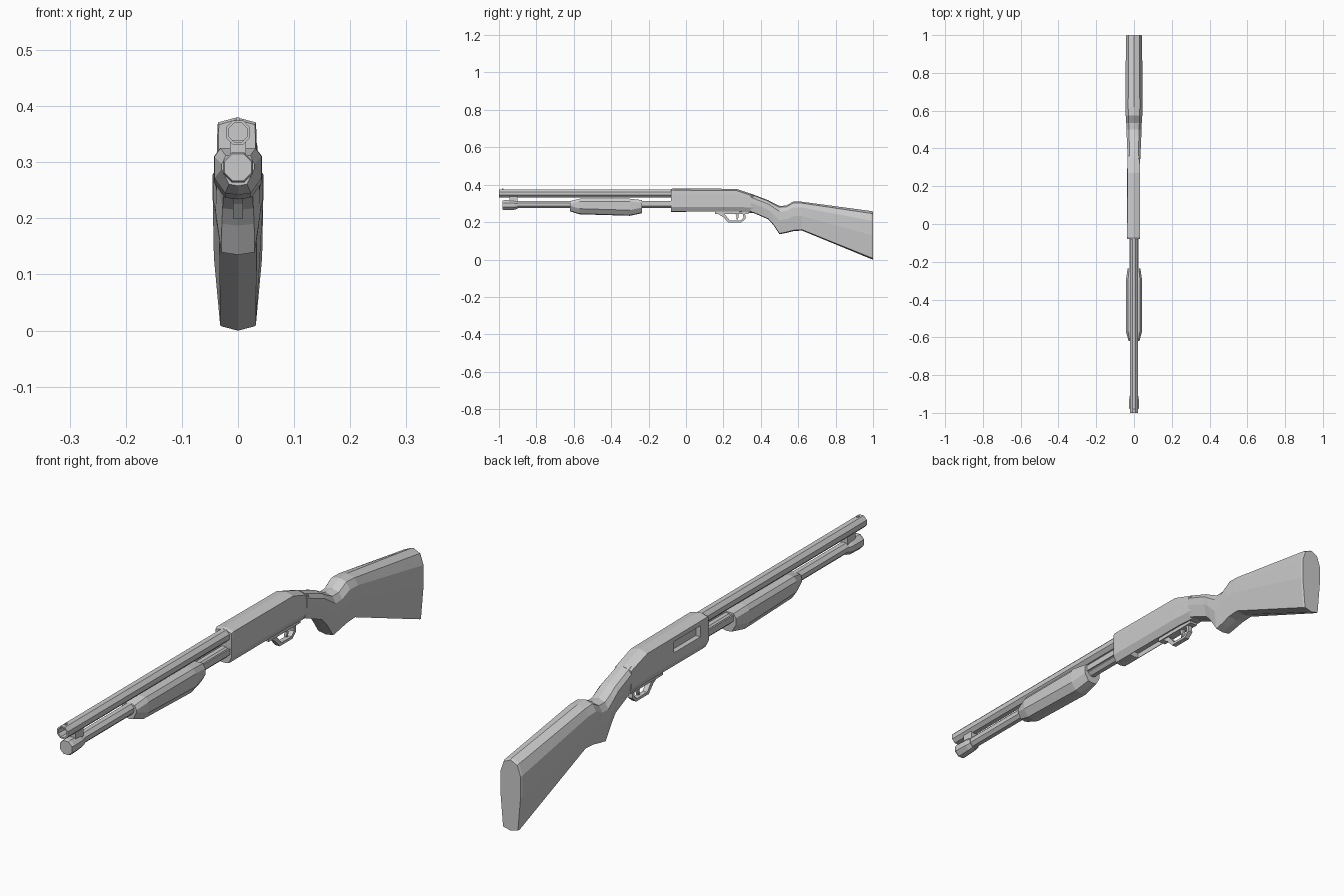
import bpy, bmesh
from math import cos, sin, pi

if "Cube" in bpy.data.objects:
    bpy.data.objects.remove(bpy.data.objects["Cube"])


def loft(name, rings):
    """Skin a list of equal-length rings and cap both ends."""
    bm = bmesh.new()
    loops = [[bm.verts.new(p) for p in r] for r in rings]
    n = len(rings[0])
    for a, b in zip(loops, loops[1:]):
        for i in range(n):
            j = (i + 1) % n
            bm.faces.new((a[i], a[j], b[j], b[i]))
    bm.faces.new(loops[0])
    bm.faces.new(loops[-1][::-1])
    bmesh.ops.recalc_face_normals(bm, faces=bm.faces)
    me = bpy.data.meshes.new(name)
    bm.to_mesh(me)
    bm.free()
    ob = bpy.data.objects.new(name, me)
    bpy.context.collection.objects.link(ob)
    return ob


def tube(name, z, stations, x=0.0, n=8):
    """Faceted tube along y from (y, radius) stations."""
    ang = [2 * pi * (i + 0.5) / n for i in range(n)]
    return loft(name, [[(x + r * cos(a), y, z + r * sin(a)) for a in ang]
                       for y, r in stations])


def mirrored(y, half, x=0.0):
    """Closed ring from a right-hand half section running top to bottom."""
    left = [(-px, pz) for px, pz in half[::-1] if px > 0]
    return [(x + px, y, pz) for px, pz in half + left]


def box(name, x0, x1, y0, y1, z0, z1):
    return loft(name, [[(x0, y, z0), (x1, y, z0), (x1, y, z1), (x0, y, z1)]
                       for y in (y0, y1)])


def strap(name, pairs, w):
    """Flat strip from (outer y, outer z, inner y, inner z) stations."""
    return loft(name, [[(-w, a, b), (w, a, b), (w, c, d), (-w, c, d)]
                       for a, b, c, d in pairs])


def cut(ob, cutter):
    m = ob.modifiers.new("cut", 'BOOLEAN')
    m.operation, m.solver, m.object = 'DIFFERENCE', 'EXACT', cutter
    cutter.hide_render = True


# Receiver with ejection port and loading recess
def receiver_ring(y, zt, zb, w, y_low=None):
    ring = mirrored(y, [(0, zt), (w * 0.97, zt - 0.009), (w, zt - 0.03),
                        (w, zb + 0.025), (w * 0.6, zb), (0, zb - 0.003)], -0.002)
    return ring


receiver = loft("receiver", [receiver_ring(*s) for s in (
    (-0.08, 0.376, 0.257, 0.033), (-0.07, 0.38, 0.257, 0.035),
    (0.27, 0.378, 0.257, 0.034), (0.36, 0.348, 0.252, 0.033))])
cut(receiver, box("port_cutter", -0.06, -0.018, -0.03, 0.12, 0.315, 0.355))
cut(receiver, box("loading_cutter", -0.02, 0.018, 0.0, 0.155, 0.23, 0.275))


# Stock, from wrist through grip to butt
def stock_ring(y, zt, zb, w):
    h = zt - zb
    return mirrored(y, [(0, zt), (w * 0.68, zt - 0.05 * h), (w, zt - 0.2 * h),
                        (w, zt - 0.5 * h), (w * 0.74, zb + 0.03 * h), (0, zb)])


loft("stock", [stock_ring(*s) for s in (
    (0.345, 0.353, 0.256, 0.034), (0.44, 0.317, 0.215, 0.037),
    (0.465, 0.303, 0.187, 0.039), (0.5, 0.287, 0.135, 0.040),
    (0.535, 0.288, 0.142, 0.041), (0.575, 0.311, 0.152, 0.044),
    (0.62, 0.309, 0.155, 0.045), (0.992, 0.259, 0.002, 0.043),
    (1.0, 0.255, 0.0, 0.040))])

# Barrel with open bore, bead sight
tube("barrel", 0.353, [(-0.85, 0.018), (-1.0, 0.018), (-1.0, 0.0235), (-0.07, 0.0235)])
tube("bead_sight", 0.377, [(-0.985, 0.004), (-0.975, 0.004)], n=6)

# Magazine tube, end cap and barrel clamp
tube("magazine_tube", 0.294, [(-0.91, 0.021), (-0.07, 0.021)])
tube("magazine_cap", 0.291, [(-0.98, 0.026), (-0.97, 0.029), (-0.92, 0.027), (-0.9, 0.022)])
box("barrel_clamp", -0.014, 0.014, -0.945, -0.9, 0.305, 0.34)


# Sliding fore-end
def pump_ring(y, zt, zb, w):
    return mirrored(y, [(0, zt), (w * 0.75, zt), (w, zt - 0.015),
                        (w, zb + 0.03), (w * 0.55, zb + 0.003), (0, zb)])


loft("fore_end", [pump_ring(*s) for s in (
    (-0.62, 0.312, 0.258, 0.029), (-0.57, 0.325, 0.242, 0.042),
    (-0.3, 0.325, 0.234, 0.043), (-0.235, 0.318, 0.248, 0.034))])

# Action bars linking fore-end to receiver
for side in (-1, 1):
    box("action_bar", side * 0.022 - 0.003, side * 0.022 + 0.003, -0.25, -0.06, 0.29, 0.312)

# Trigger plate, guard and trigger
box("trigger_plate", -0.016, 0.014, 0.155, 0.335, 0.243, 0.262)
strap("trigger_guard", [
    (0.165, 0.248, 0.2, 0.248), (0.2, 0.226, 0.215, 0.232),
    (0.225, 0.199, 0.234, 0.209), (0.297, 0.199, 0.291, 0.208),
    (0.318, 0.218, 0.307, 0.222), (0.316, 0.25, 0.304, 0.25)], 0.009)
strap("trigger", [(0.262, 0.25, 0.28, 0.25), (0.271, 0.23, 0.282, 0.23),
                  (0.27, 0.214, 0.276, 0.213)], 0.005)
